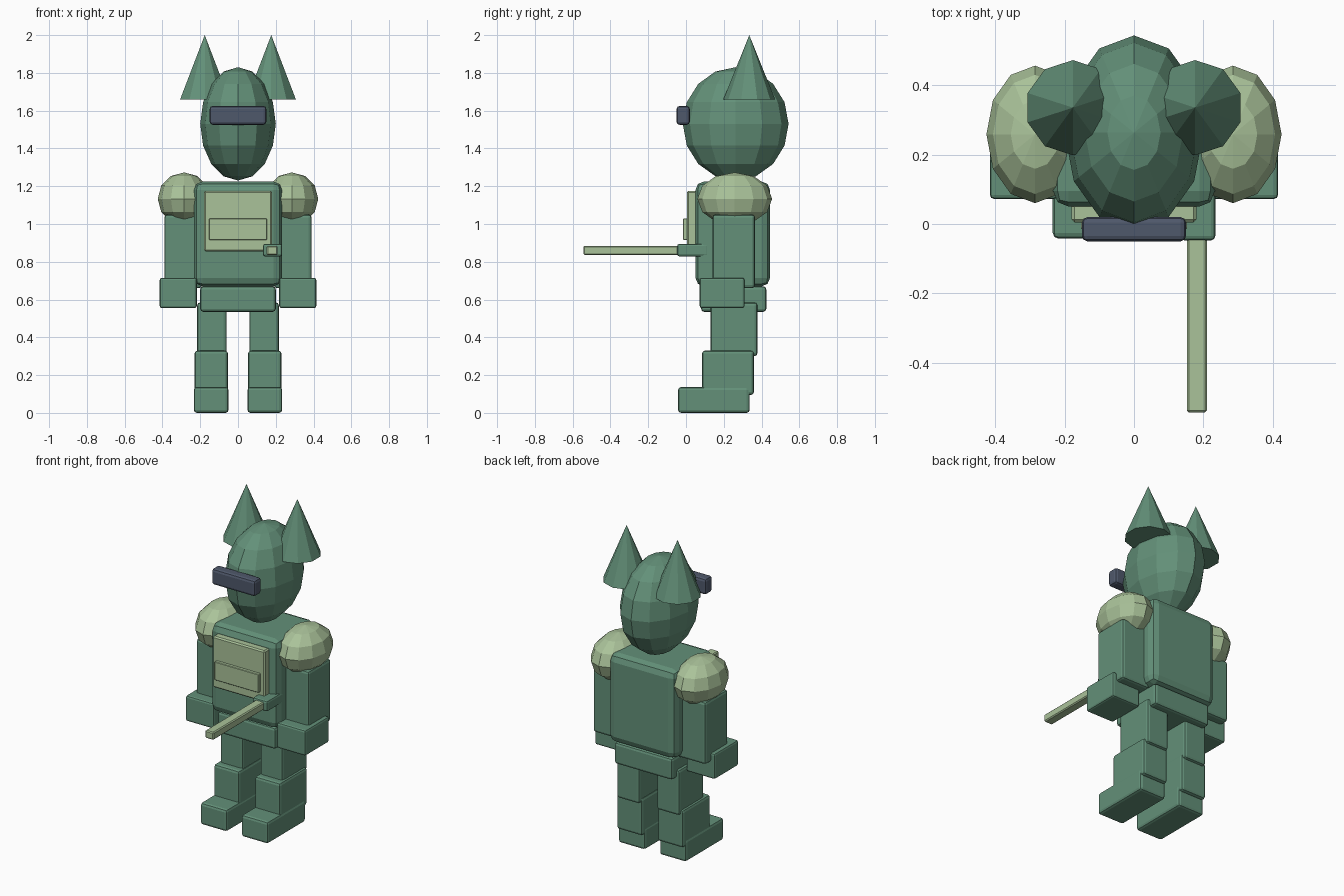
import bpy, bmesh, math
from mathutils import Matrix

if "Cube" in bpy.data.objects:
    bpy.data.objects.remove(bpy.data.objects["Cube"])


def colour(name, rgb):
    m = bpy.data.materials.new(name)
    m.diffuse_color = (*rgb, 1)
    m.use_nodes = True
    m.node_tree.nodes["Principled BSDF"].inputs["Base Color"].default_value = m.diffuse_color
    return m


GREEN = colour("moss green", (0.125, 0.28, 0.19))
PALE = colour("pale sage", (0.40, 0.54, 0.32))
SLATE = colour("dark slate", (0.078, 0.098, 0.147))


def finish(name, bm, mat):
    mesh = bpy.data.meshes.new(name)
    bmesh.ops.recalc_face_normals(bm, faces=bm.faces)
    bm.to_mesh(mesh)
    bm.free()
    mesh.materials.append(mat)
    ob = bpy.data.objects.new(name, mesh)
    bpy.context.collection.objects.link(ob)
    return ob


def box(name, x, y, z, mat=GREEN, bevel=0.016, segments=2):
    """Bevelled block from (min, max) ranges on each axis."""
    bm = bmesh.new()
    bmesh.ops.create_cube(bm, size=1)
    for v in bm.verts:
        v.co = [(a + b) / 2 + c * (b - a) for c, (a, b) in zip(v.co, (x, y, z))]
    ob = finish(name, bm, mat)
    mod = ob.modifiers.new("soft edges", "BEVEL")
    mod.width = bevel
    mod.segments = segments
    return ob


def ball(name, centre, radii, rings, mat):
    """Low-poly ellipsoid."""
    bm = bmesh.new()
    bmesh.ops.create_uvsphere(bm, u_segments=12, v_segments=rings, radius=1)
    bm.transform(Matrix.Translation(centre) @ Matrix.Diagonal((*radii, 1)))
    return finish(name, bm, mat)


def cone(name, centre, z0, z1, radius, mat):
    """Ten-sided spike with a corner facing the back."""
    bm = bmesh.new()
    bmesh.ops.create_cone(bm, cap_ends=True, segments=10, radius1=radius,
                          radius2=0, depth=z1 - z0)
    bmesh.ops.remove_doubles(bm, verts=bm.verts, dist=1e-5)
    turn = Matrix.Identity(4)
    if max(v.co.y for v in bm.verts) < radius * 0.99:
        turn = Matrix.Rotation(math.pi / 2, 4, "Z")
    bm.transform(Matrix.Translation((*centre, (z0 + z1) / 2)) @ turn)
    return finish(name, bm, mat)


# Head and visor
ball("head", (0, 0.263, 1.53), (0.2, 0.28, 0.3), 8, GREEN)
box("visor", (-0.15, 0.15), (-0.05, 0.02), (1.525, 1.625), SLATE)

# Body and chest plates
box("torso", (-0.233, 0.233), (0.05, 0.445), (0.67, 1.225), bevel=0.045)
box("pelvis", (-0.2, 0.2), (0.08, 0.425), (0.535, 0.67))
box("chest_plate", (-0.18, 0.18), (0.005, 0.07), (0.855, 1.175), PALE, 0.008, 1)
box("chest_pocket", (-0.153, 0.153), (-0.015, 0.02), (0.915, 1.03), PALE, 0.003, 1)

# Limbs and ears, one set per side
for side, s in (("left", -1), ("right", 1)):
    def pair(a, b):
        return tuple(sorted((s * a, s * b)))

    cone(side + "_ear", (s * 0.176, 0.335), 1.66, 2.0, 0.137, GREEN)
    ball(side + "_shoulder", (s * 0.285, 0.258, 1.133), (0.14, 0.198, 0.14), 6, PALE)
    box(side + "_arm", pair(0.19, 0.39), (0.14, 0.365), (0.66, 1.05))
    box(side + "_hand", pair(0.218, 0.415), (0.072, 0.31), (0.555, 0.715), bevel=0.012)
    box(side + "_thigh", pair(0.06, 0.216), (0.13, 0.378), (0.30, 0.585))
    box(side + "_shin", pair(0.053, 0.23), (0.085, 0.36), (0.095, 0.33))
    box(side + "_foot", pair(0.05, 0.234), (-0.042, 0.337), (0.0, 0.137))

# Handle and rod on the right side
box("rod_handle", (0.132, 0.234), (-0.047, 0.12), (0.828, 0.895), bevel=0.012)
box("rod", (0.152, 0.21), (-0.543, 0.0), (0.836, 0.884), PALE, 0.006, 1)
